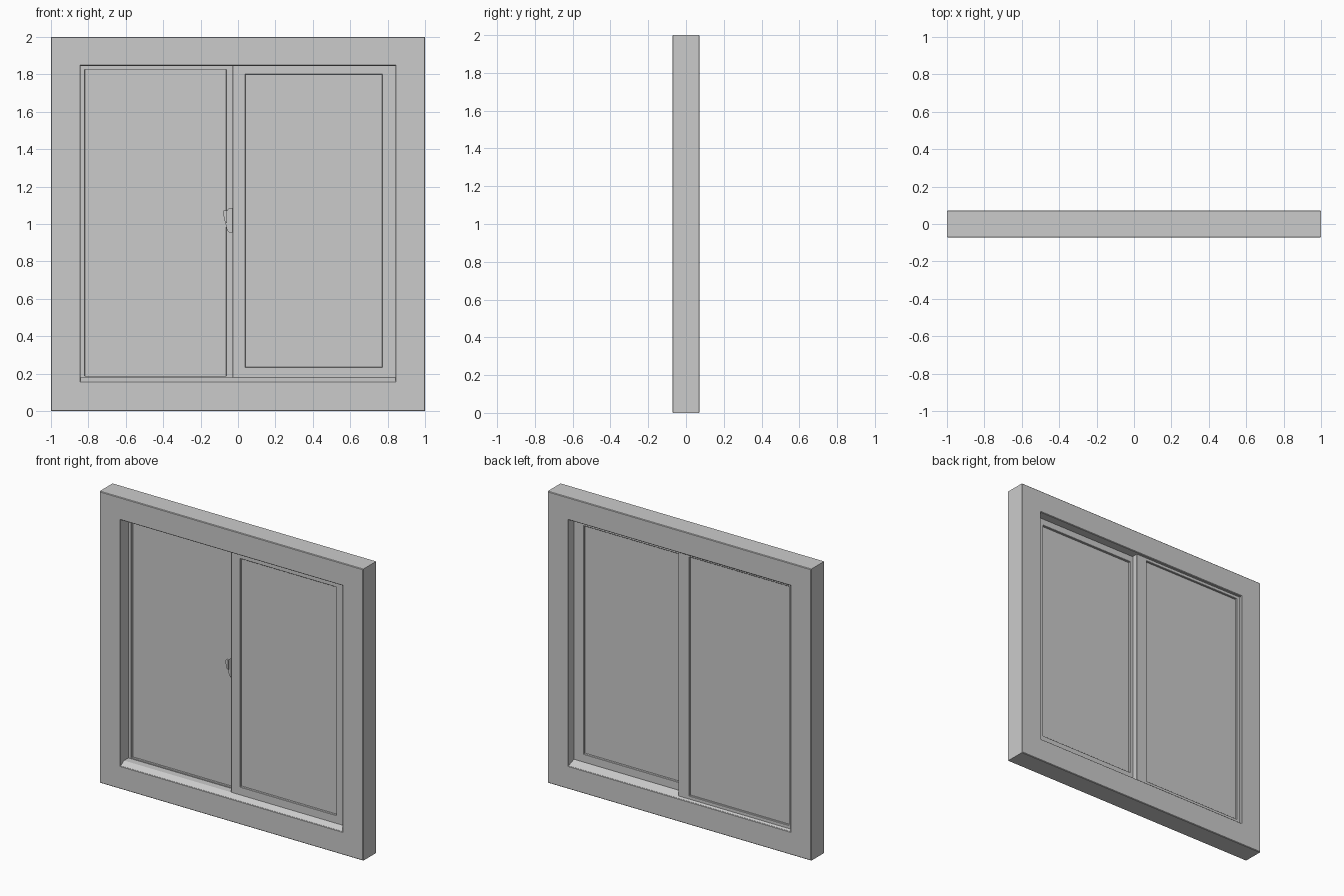
import bpy, bmesh, math

if "Cube" in bpy.data.objects:
    bpy.data.objects.remove(bpy.data.objects["Cube"])

D = 0.0725   # half depth of the window


def finish(name, bm):
    bmesh.ops.recalc_face_normals(bm, faces=bm.faces)
    me = bpy.data.meshes.new(name)
    bm.to_mesh(me)
    bm.free()
    ob = bpy.data.objects.new(name, me)
    bpy.context.collection.objects.link(ob)
    return ob


def rect_ring(name, loops):
    """Mitred rectangular frame: loops of (x0, x1, z0, z1, y), joined in a closed cycle."""
    bm = bmesh.new()
    rings = [[bm.verts.new(p) for p in ((x0, y, z0), (x1, y, z0), (x1, y, z1), (x0, y, z1))]
             for x0, x1, z0, z1, y in loops]
    for a, b in zip(rings, rings[1:] + rings[:1]):
        for i in range(4):
            j = (i + 1) % 4
            bm.faces.new((a[i], a[j], b[j], b[i]))
    return finish(name, bm)


def inset(r, d):
    return (r[0] + d, r[1] - d, r[2] + d, r[3] - d)


def frame(name, outer, inner, y0, y1, b):
    """Rectangular frame with small chamfers of size b on all long edges."""
    loops = []
    for r, s in ((outer, 1), (inner, -1)):
        pts = [(*inset(r, s * b), y0), (*r, y0 + b), (*r, y1 - b), (*inset(r, s * b), y1)]
        loops += pts if s == 1 else pts[::-1]
    return rect_ring(name, loops)


def extrude(name, pts, axis, a, b):
    """Extrude a 2D profile: axis 'x' takes (y, z) points, axis 'y' takes (x, z) points."""
    bm = bmesh.new()
    put = (lambda p, t: (t, p[0], p[1])) if axis == 'x' else (lambda p, t: (p[0], t, p[1]))
    lo = [bm.verts.new(put(p, a)) for p in pts]
    hi = [bm.verts.new(put(p, b)) for p in pts]
    bm.faces.new(lo)
    bm.faces.new(hi[::-1])
    for i in range(len(pts)):
        j = (i + 1) % len(pts)
        bm.faces.new((lo[i], lo[j], hi[j], hi[i]))
    return finish(name, bm)


def pane(name, r, y0, y1):
    x0, x1, z0, z1 = inset(r, -0.008)   # tucked into the sash
    return extrude(name, [(x0, z0), (x1, z0), (x1, z1), (x0, z1)], 'y', y0, y1)


# Outer frame
frame("outer_frame", (-1, 1, 0, 2), (-0.842, 0.842, 0.158, 1.845), -D, D, 0.004)

# Sloped sill, falling to both faces
extrude("sill", [(-D + 0.003, 0.15), (-D + 0.003, 0.158), (-0.033, 0.18),
                 (0.015, 0.18), (0.053, 0.165), (D - 0.003, 0.158), (D - 0.003, 0.15)],
        'x', -0.843, 0.843)

# Front sliding sash (right) and its glass
front_open = (0.04, 0.77, 0.235, 1.80)
frame("front_sash", (-0.03, 0.845, 0.16, 1.848), front_open, -0.033, 0.010, 0.002)
pane("front_glass", front_open, -0.017, -0.006)

# Rear sash (left) and its glass
rear_open = (-0.818, -0.063, 0.188, 1.825)
frame("rear_sash", (-0.845, 0.02, 0.16, 1.848), rear_open, 0.014, 0.053, 0.002)
pane("rear_glass", rear_open, 0.029, 0.039)

# Crescent latch on the meeting stile
arc = [(-0.045 - 0.022 * math.cos(t), 1.02 + 0.065 * math.sin(t))
       for t in [math.radians(-90 + 15 * i) for i in range(13)]]
extrude("latch_body", [(-0.03, 0.955)] + arc + [(-0.03, 1.085)], 'y', -0.012, 0.016)
extrude("latch_lever", [(-0.060, 1.005), (-0.071, 1.015), (-0.073, 1.035), (-0.080, 1.045),
                        (-0.080, 1.068), (-0.072, 1.075), (-0.060, 1.072)], 'y', -0.022, -0.006)
